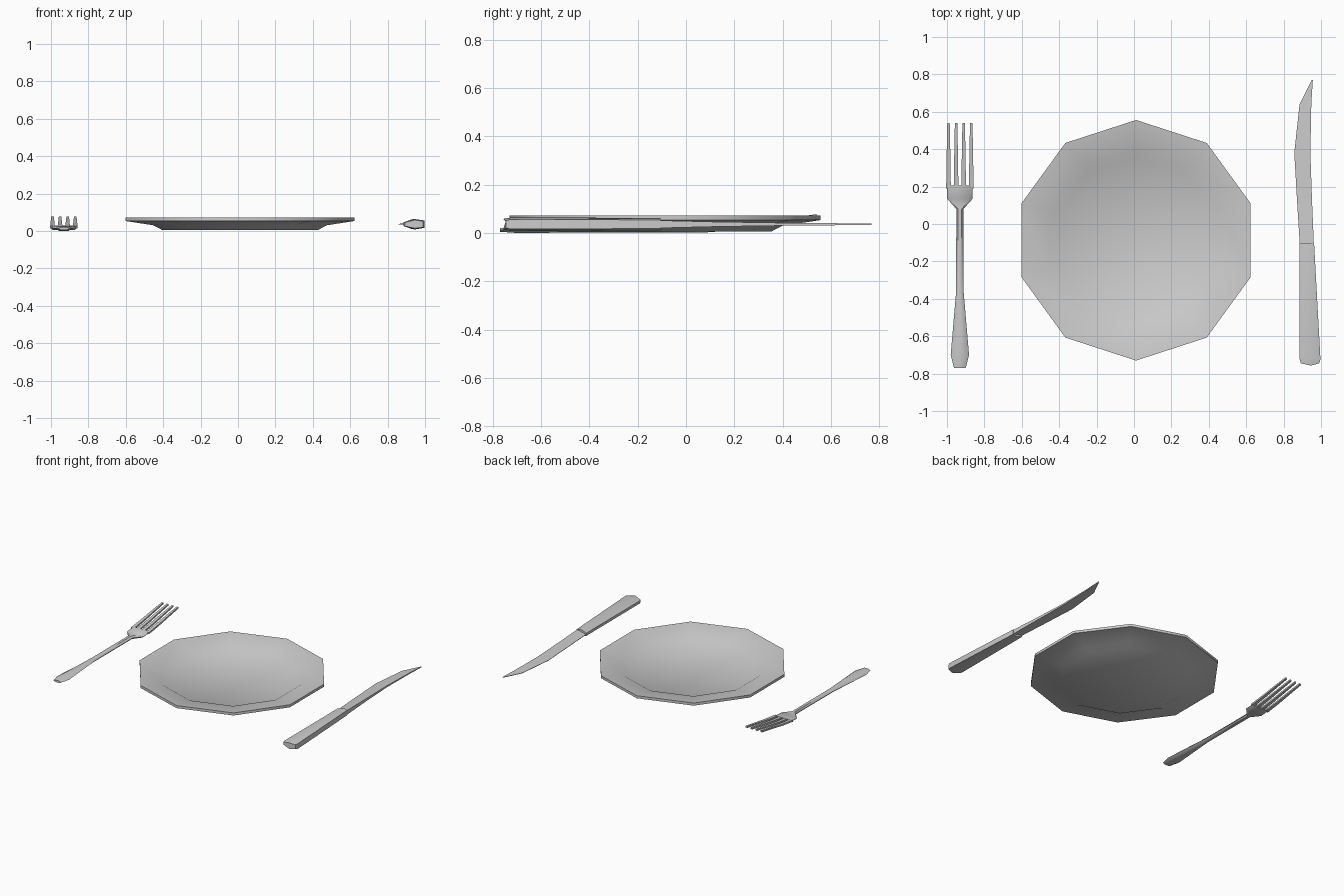
import bpy, bmesh, math

if "Cube" in bpy.data.objects:
    bpy.data.objects.remove(bpy.data.objects["Cube"])


def skin(name, rings, angle=50):
    """Join equal-sided rings into a closed, capped solid."""
    bm = bmesh.new()
    loops = [[bm.verts.new(p) for p in ring] for ring in rings]
    n = len(loops[0])
    for a, b in zip(loops, loops[1:]):
        for i in range(n):
            j = (i + 1) % n
            bm.faces.new((a[i], a[j], b[j], b[i]))
    bm.faces.new(loops[0])
    bm.faces.new(loops[-1])
    bmesh.ops.recalc_face_normals(bm, faces=bm.faces)
    mesh = bpy.data.meshes.new(name)
    bm.to_mesh(mesh)
    bm.free()
    ob = bpy.data.objects.new(name, mesh)
    bpy.context.collection.objects.link(ob)
    bpy.ops.object.select_all(action='DESELECT')
    bpy.context.view_layer.objects.active = ob
    ob.select_set(True)
    bpy.ops.object.shade_smooth_by_angle(angle=math.radians(angle))
    return ob


def bar(x0, x1, y, z0, z1, inset=0.25):
    """Six-sided cross-section at one station along y."""
    w, zm = (x1 - x0) * inset, (z0 + z1) / 2
    return [(x0, y, zm), (x0 + w, y, z0), (x1 - w, y, z0),
            (x1, y, zm), (x1 - w, y, z1), (x0 + w, y, z1)]


def box(x0, x1, y, z0, z1):
    """Four-sided cross-section at one station along y."""
    return [(x0, y, z0), (x1, y, z0), (x1, y, z1), (x0, y, z1)]


# Plate: ten-sided profile with a stepped well and a thin rim
profile = [(0.44, 0.006), (0.487, 0.03), (0.643, 0.053),
           (0.643, 0.072), (0.487, 0.05), (0.44, 0.024)]
angles = [math.radians(90 + 36 * k) for k in range(10)]
skin("plate", [[(0.011 + r * math.cos(a), -0.087 + r * math.sin(a), z)
                for a in angles] for r, z in profile])

# Fork handle and head: (centre x, half width, y, bottom, top)
cx = -0.931
stations = [(0.031, -0.77, 0.005, 0.02), (0.049, -0.70, 0.0, 0.026),
            (0.02, -0.36, 0.002, 0.026), (0.019, 0.08, 0.002, 0.026),
            (0.068, 0.135, 0.006, 0.024), (0.068, 0.205, 0.01, 0.028)]
skin("fork_body", [bar(cx - h, cx + h, y, a, b, 0.25 if y < 0.1 else 0.06)
                   for h, y, a, b in stations])

# Fork tines, curving upward
for i in range(4):
    tx = cx + (i - 1.5) * 0.0405
    path = [(0.0125, 0.19, 0.019), (0.011, 0.30, 0.033),
            (0.009, 0.42, 0.053), (0.0065, 0.54, 0.072)]
    skin(f"fork_tine_{i + 1}", [box(tx - h, tx + h, y, z - 0.006, z + 0.006)
                                for h, y, z in path], 40)

# Knife handle: wedge-like six-sided grip with a bevelled butt
def grip(x0, xm, x1, y, h, s=0.0):
    z = 0.036
    return [(x0, y, z - 0.010), (xm, y + s, z - h), (x1, y, z - h * 0.7),
            (x1, y, z + h * 0.7), (xm, y + s, z + h), (x0, y, z + 0.010)]


skin("knife_handle", [grip(0.892, 0.945, 0.99, -0.745, 0.022, -0.012),
                      grip(0.886, 0.945, 0.997, -0.725, 0.028),
                      grip(0.885, 0.93, 0.963, -0.105, 0.026)])

# Knife blade: thick spine on the right, thin cutting edge on the left
blade = [(0.887, 0.962, -0.12, 0.016), (0.872, 0.952, 0.12, 0.010),
         (0.857, 0.943, 0.38, 0.006), (0.885, 0.948, 0.64, 0.004),
         (0.951, 0.956, 0.77, 0.002)]
skin("knife_blade", [[(x0, y, 0.0345), (x1, y, 0.036 - t),
                      (x1, y, 0.036 + t), (x0, y, 0.0375)]
                     for x0, x1, y, t in blade], 40)
